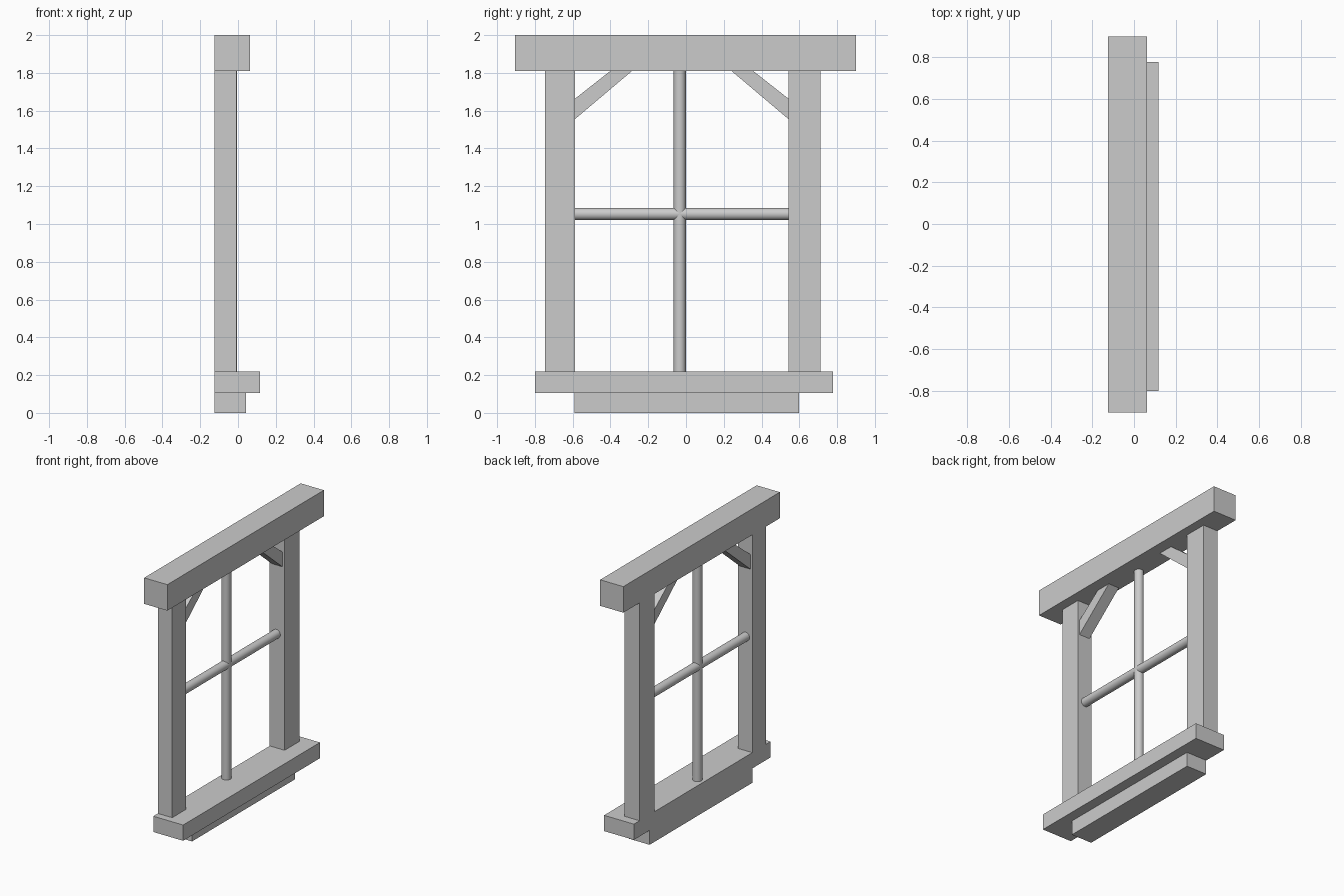
import bpy
import bmesh
from math import pi
from mathutils import Matrix, Vector

cube = bpy.data.objects.get("Cube")
if cube:
    bpy.data.objects.remove(cube, do_unlink=True)

# Single plain material
GREY = (0.6, 0.6, 0.6, 1.0)
material = bpy.data.materials.new("plain grey")
material.use_nodes = True
material.diffuse_color = GREY
material.node_tree.nodes["Principled BSDF"].inputs["Base Color"].default_value = GREY

BACK = -0.124          # common rear plane of the frame
SILL_TOP, LINTEL_BOTTOM = 0.22, 1.81
BAR_X, BAR_Y, BAR_Z, BAR_RADIUS = -0.07, -0.033, 1.053, 0.032
INNER_RIGHT, INNER_LEFT = -0.588, 0.543


def finish(name, bm):
    bmesh.ops.recalc_face_normals(bm, faces=bm.faces)
    mesh = bpy.data.meshes.new(name)
    bm.to_mesh(mesh)
    bm.free()
    mesh.materials.append(material)
    obj = bpy.data.objects.new(name, mesh)
    bpy.context.collection.objects.link(obj)
    return obj


def prism(name, outline, x0, x1):
    """Extrude a (y, z) outline from x0 to x1."""
    bm = bmesh.new()
    face = bm.faces.new([bm.verts.new((x0, y, z)) for y, z in outline])
    out = bmesh.ops.extrude_face_region(bm, geom=[face])
    verts = [v for v in out["geom"] if isinstance(v, bmesh.types.BMVert)]
    bmesh.ops.translate(bm, verts=verts, vec=(x1 - x0, 0, 0))
    return finish(name, bm)


def beam(name, front, y0, y1, z0, z1):
    return prism(name, [(y0, z0), (y1, z0), (y1, z1), (y0, z1)], BACK, front)


def bar(name, start, end):
    """Round glazing bar between two points."""
    start, end = Vector(start), Vector(end)
    axis = end - start
    turn = Vector((0, 0, 1)).rotation_difference(axis).to_matrix().to_4x4()
    bm = bmesh.new()
    bmesh.ops.create_cone(bm, cap_ends=True, segments=32, radius1=BAR_RADIUS,
                          radius2=BAR_RADIUS, depth=axis.length,
                          matrix=Matrix.Translation((start + end) / 2) @ turn)
    obj = finish(name, bm)
    bpy.ops.object.select_all(action="DESELECT")
    obj.select_set(True)
    bpy.context.view_layer.objects.active = obj
    bpy.ops.object.shade_smooth_by_angle(angle=pi / 6)


# Timber frame
beam("lintel", 0.063, -0.905, 0.9, LINTEL_BOTTOM, 2.0)
beam("sill", 0.117, -0.8, 0.778, 0.105, SILL_TOP)
beam("under_sill", 0.042, -0.59, 0.597, 0, 0.105)
beam("right_post", -0.008, -0.747, INNER_RIGHT, SILL_TOP, LINTEL_BOTTOM)
beam("left_post", -0.004, INNER_LEFT, 0.713, SILL_TOP, LINTEL_BOTTOM)

# Diagonal corner braces
for name, inner, side in (("right_brace", INNER_RIGHT, 1), ("left_brace", INNER_LEFT, -1)):
    outline = [(inner, 1.555), (inner + side * 0.302, LINTEL_BOTTOM),
               (inner + side * 0.187, LINTEL_BOTTOM), (inner, 1.663)]
    prism(name, outline, -0.108, -0.022)

# Crossed glazing bars
bar("upright_bar", (BAR_X, BAR_Y, SILL_TOP), (BAR_X, BAR_Y, LINTEL_BOTTOM))
bar("cross_bar", (BAR_X, INNER_RIGHT, BAR_Z), (BAR_X, INNER_LEFT, BAR_Z))
